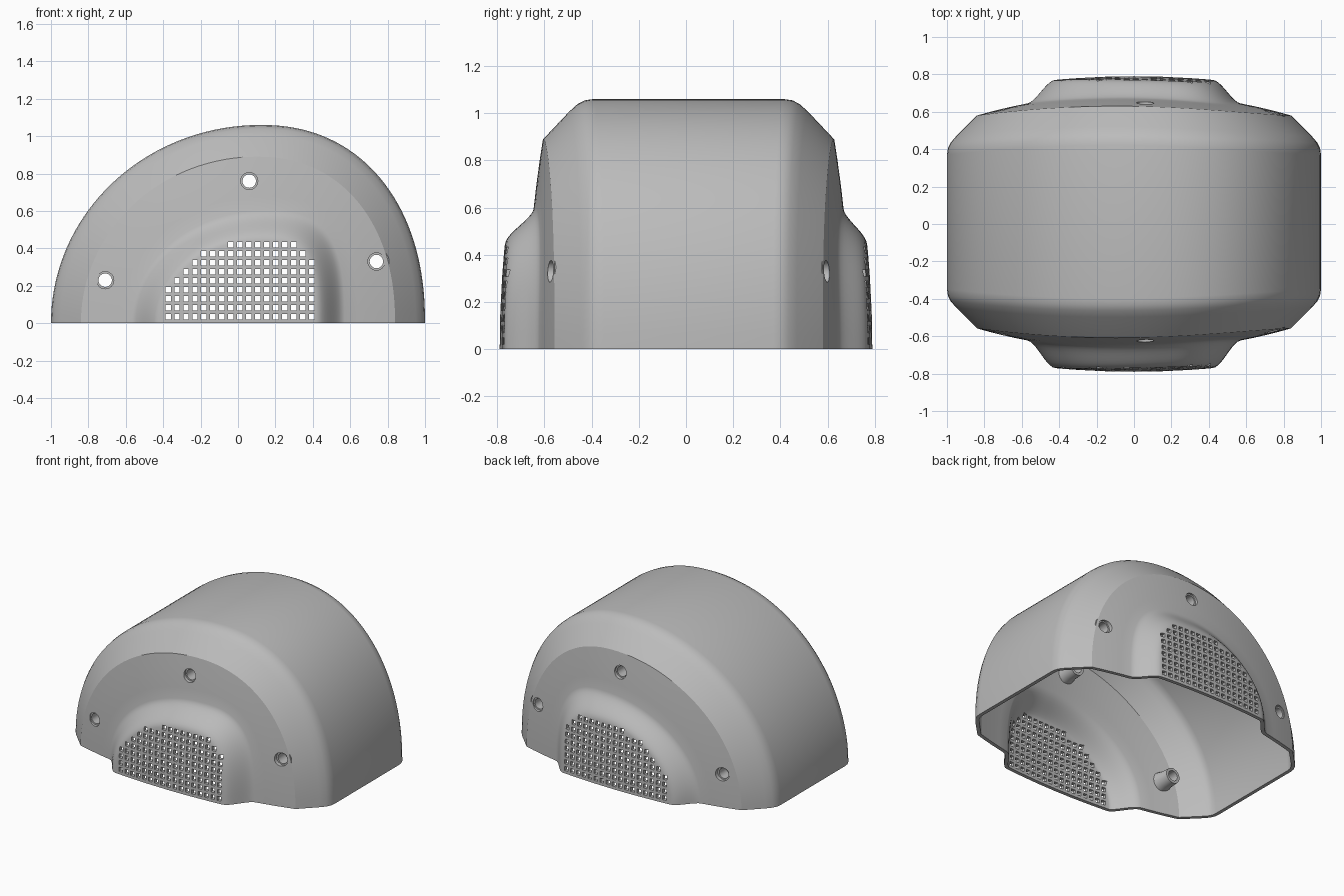
import bpy, bmesh, math
from mathutils import Matrix

cube = bpy.data.objects.get("Cube")
if cube:
    bpy.data.objects.remove(cube, do_unlink=True)

grey = bpy.data.materials.new("plain_grey")
grey.use_nodes = True
grey.diffuse_color = (0.5, 0.5, 0.5, 1)
grey.node_tree.nodes["Principled BSDF"].inputs["Base Color"].default_value = (0.5, 0.5, 0.5, 1)

STEPS = 72
WALL = 0.025
RIM = 0.84            # scale of the crease around each end face
FRONT_INSET = 0.022   # the front face sits slightly further in
SCREWS = [(0.06, 0.76), (-0.71, 0.23), (0.74, 0.33)]


def smooth(v):
    v = min(max(v, 0), 1)
    return v * v * (3 - 2 * v)


def arch(t, peak, power):
    """Lopsided half ellipse, one unit wide each way, squarer on the right."""
    c, s = math.cos(t), max(math.sin(t), 0)
    if c < 0:
        return peak + (1 + peak) * c, 1.06 * s
    return peak + (1 - peak) * c ** (2 / power), 1.06 * s ** (2 / power)


def section(t, s):
    """Point on the ring of scale s, blending body arch to grille arch."""
    k = smooth((RIM - s) / (RIM - 0.5))
    (x0, z0), (x1, z1) = arch(t, 0.12, 2.2), arch(t, 0.285, 3)
    return s * (x0 + k * (x1 - x0)), s * (z0 + k * (z1 - z0))


def face_depth(x, z, side):
    return 0.70 - 0.17 * x * x - 0.09 * z * z - (FRONT_INSET if side < 0 else 0)


def make_object(name, bm):
    mesh = bpy.data.meshes.new(name)
    bm.to_mesh(mesh)
    bm.free()
    mesh.materials.append(grey)
    obj = bpy.data.objects.new(name, mesh)
    bpy.context.collection.objects.link(obj)
    return obj


def shade(obj, degrees):
    bpy.ops.object.select_all(action='DESELECT')
    obj.select_set(True)
    bpy.context.view_layer.objects.active = obj
    bpy.ops.object.shade_smooth_by_angle(angle=math.radians(degrees))


# Rings of one end, from the grille middle out to the body wall
bevel = {0.95: 0.11, 0.98: 0.145, 0.995: 0.175, 1.0: 0.21}
scales = [0.15, 0.3, 0.39] + [0.42 + 0.015 * i for i in range(11)]
scales += [0.64, 0.7, 0.77, RIM] + list(bevel)


def ring(bm, s, side):
    verts = []
    for j in range(STEPS + 1):
        t = math.pi * j / STEPS
        x, z = section(t, s)
        if s in bevel:
            y = face_depth(*section(t, RIM), side) - bevel[s]
        else:
            y = face_depth(x, z, side)
            plateau = 0.79 - 0.11 * (x * x + z * z)
            y += (plateau - y) * smooth((0.57 - s) / 0.15)
        verts.append(bm.verts.new((x, side * y, z)))
    return verts


# Shell: open-bottomed lofted skin
bm = bmesh.new()
rings = [ring(bm, s, -1) for s in scales] + [ring(bm, s, 1) for s in reversed(scales)]
front_pole = bm.verts.new((0, -0.79, 0))
back_pole = bm.verts.new((0, 0.79, 0))
for j in range(STEPS):
    for a, b in zip(rings, rings[1:]):
        bm.faces.new((a[j], b[j], b[j + 1], a[j + 1]))
    bm.faces.new((front_pole, rings[0][j], rings[0][j + 1]))
    bm.faces.new((rings[-1][j], back_pole, rings[-1][j + 1]))
shell = make_object("shell", bm)


def bake(obj):
    """Apply the modifiers to the mesh."""
    bpy.context.view_layer.update()
    graph = bpy.context.evaluated_depsgraph_get()
    mesh = bpy.data.meshes.new_from_object(obj.evaluated_get(graph))
    obj.modifiers.clear()
    obj.data = mesh


# Wall thickness, with a level bottom edge
solid = shell.modifiers.new("wall", 'SOLIDIFY')
solid.thickness = WALL
solid.offset = -1
bake(shell)
for v in shell.data.vertices:
    if abs(v.co.z) < 0.005:
        v.co.z = 0

# Cutter: grille squares and screw holes running through both ends
bm = bmesh.new()
for col in range(-8, 9):
    for row in range(9):
        x, z = 0.01 + 0.048 * col, 0.035 + 0.048 * row
        width, power = (0.54, 2) if x < 0.12 else (0.30, 4)
        if (abs(x - 0.12) / width) ** power + (z / 0.45) ** power < 1:
            bmesh.ops.create_cube(bm, size=1, matrix=Matrix.Translation((x, 0, z))
                                  @ Matrix.Diagonal((0.029, 2, 0.029, 1)))
for x, z in SCREWS:
    bmesh.ops.create_cone(bm, cap_ends=True, segments=24, radius1=0.046, radius2=0.046, depth=2,
                          matrix=Matrix.Translation((x, 0, z)) @ Matrix.Rotation(math.pi / 2, 4, 'X'))
cutter = make_object("hole_cutter", bm)
cutter.hide_render = True
cut = shell.modifiers.new("holes", 'BOOLEAN')
cut.operation = 'DIFFERENCE'
cut.solver = 'EXACT'
cut.object = cutter
bake(shell)
bpy.data.objects.remove(cutter, do_unlink=True)
shade(shell, 25)

# Screw bosses: hollow flared tubes behind every screw hole
for side, end in ((-1, "front"), (1, "back")):
    for number, (x, z) in enumerate(SCREWS, 1):
        y = face_depth(x, z, side)
        outline = [(0.036, 0.018), (0.068, 0.018), (0.058, 0.06), (0.054, 0.13), (0.036, 0.13)]
        bm = bmesh.new()
        loops = []
        for radius, depth in outline:
            loops.append([bm.verts.new((x + radius * math.cos(a), side * (y - depth),
                                        z + radius * math.sin(a)))
                          for a in (math.tau * i / 24 for i in range(24))])
        for a, b in zip(loops, loops[1:] + loops[:1]):
            for i in range(24):
                k = (i + 1) % 24
                bm.faces.new((a[i], a[k], b[k], b[i]))
        bmesh.ops.recalc_face_normals(bm, faces=bm.faces)
        shade(make_object(f"{end}_screw_boss_{number}", bm), 40)
